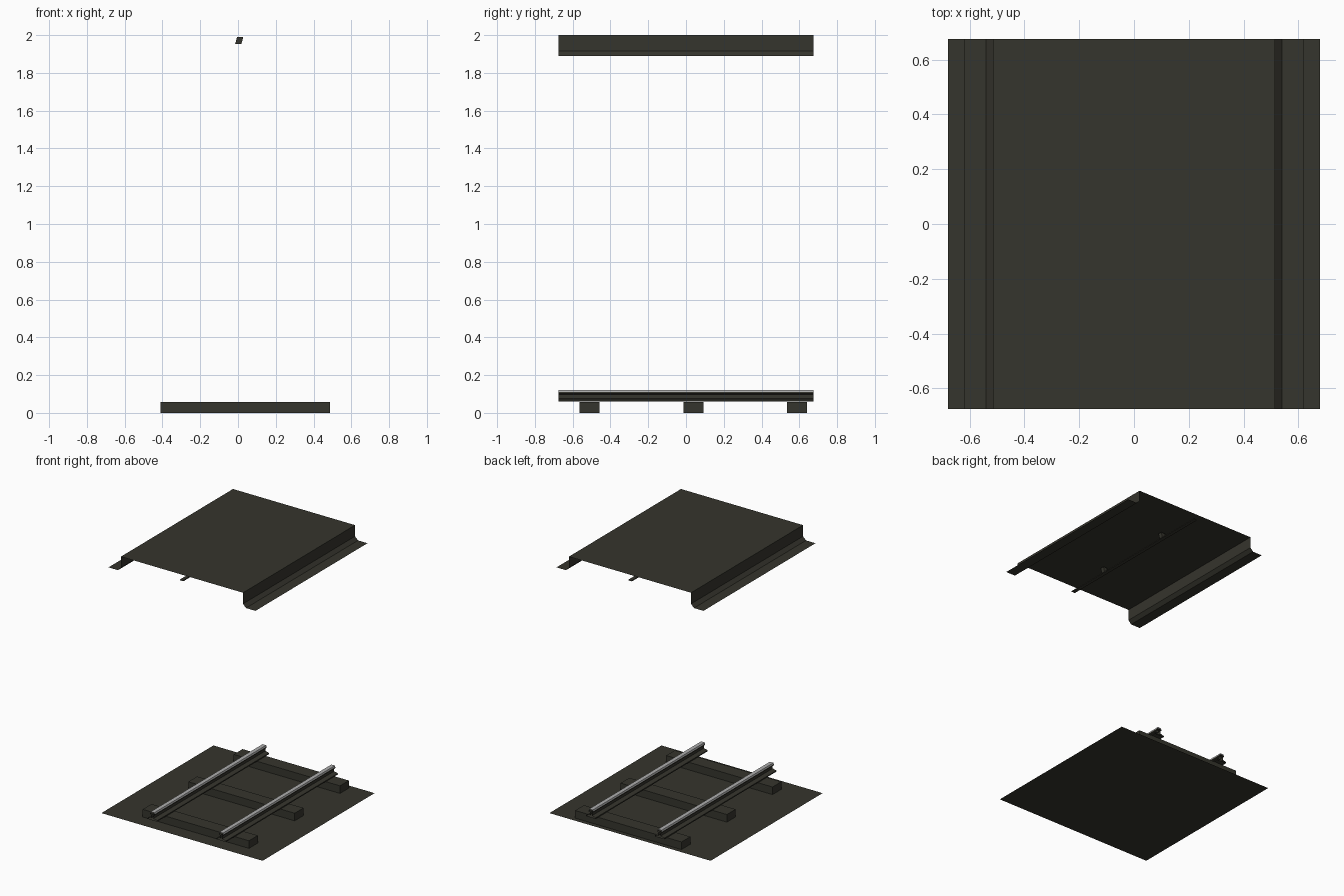
import bpy

if "Cube" in bpy.data.objects:
    bpy.data.objects.remove(bpy.data.objects["Cube"])

def material(name, rgb):
    m = bpy.data.materials.new(name)
    m.diffuse_color = (*rgb, 1)
    m.use_nodes = True
    m.node_tree.nodes["Principled BSDF"].inputs["Base Color"].default_value = m.diffuse_color
    return m

DARK = material("dark_brown_grey", (0.036, 0.035, 0.026))
STEEL = material("worn_steel", (0.42, 0.42, 0.42))
Y0, Y1 = -0.675, 0.675

def make(name, verts, faces, mat):
    me = bpy.data.meshes.new(name)
    me.from_pydata(verts, [], faces)
    me.materials.append(mat)
    ob = bpy.data.objects.new(name, me)
    bpy.context.collection.objects.link(ob)
    return ob

def sweep(name, profile, mat, closed=False, y0=Y0, y1=Y1):
    """Open-ended sheet: an x/z profile carried along y."""
    n = len(profile)
    verts = [(x, y, z) for y in (y0, y1) for x, z in profile]
    count = n if closed else n - 1
    faces = [(i, (i + 1) % n, n + (i + 1) % n, n + i) for i in range(count)]
    return make(name, verts, faces, mat)

def box(name, lo, hi, mat, shear=0.0):
    (a, b, c), (d, e, f) = lo, hi
    s = shear
    verts = [(a, b, c), (d, b, c), (d, e, c), (a, e, c),
             (a + s, b, f), (d + s, b, f), (d + s, e, f), (a + s, e, f)]
    faces = [(3, 2, 1, 0), (4, 5, 6, 7), (0, 1, 5, 4),
             (1, 2, 6, 5), (2, 3, 7, 6), (3, 0, 4, 7)]
    return make(name, verts, faces, mat)

# Ground sheet
sweep("track_bed", [(0.68, 0), (-0.68, 0)], DARK)

# Sleepers
for y in (-0.51, 0.04, 0.587):
    box("sleeper", (-0.41, y - 0.053, 0), (0.487, y + 0.053, 0.058), DARK)

# Rails: open-ended I section, with a bright running surface
half = [(0.04, 0.06), (0.04, 0.068), (0.009, 0.076), (0.009, 0.098),
        (0.018, 0.102), (0.018, 0.11)]
for cx in (-0.25, 0.33):
    section = [(cx + x, z) for x, z in half] + [(cx - x, z) for x, z in reversed(half)]
    sweep("rail", section[::-1], DARK, closed=True)
    sweep("rail_running_surface", [(cx + 0.018, 0.11), (cx + 0.015, 0.121),
          (cx - 0.015, 0.121), (cx - 0.018, 0.11)], STEEL)

# Roof sheet with stepped flanges on both sides
right = [(0.515, 2.0), (0.515, 1.915), (0.54, 1.89), (0.62, 1.89)]
sweep("roof", right[::-1] + [(-x, z) for x, z in right], DARK)

# Overhead conductor under the roof, held by slanted clips
sweep("conductor_wire", [(-0.016, 1.953), (0.012, 1.953), (0.012, 1.96), (-0.016, 1.96)],
      DARK, closed=True)
for y in (-0.32, 0.32):
    box("wire_clip", (-0.015, y - 0.015, 1.953), (0.018, y + 0.015, 1.99), DARK, shear=0.01)
